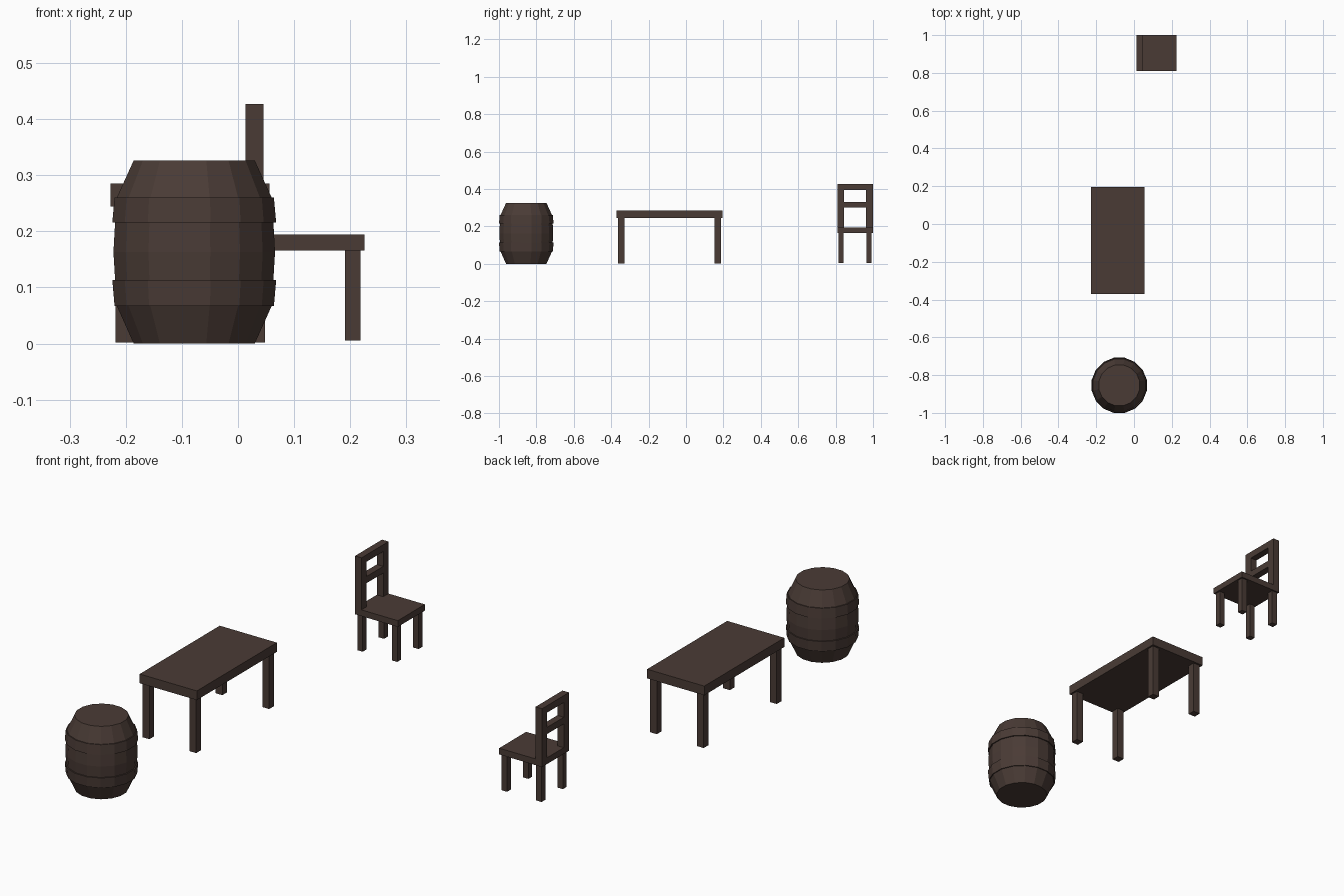
import bpy, math

if "Cube" in bpy.data.objects:
    bpy.data.objects.remove(bpy.data.objects["Cube"])

# One dark brown wood for everything
wood = bpy.data.materials.new("dark brown wood")
wood.diffuse_color = (0.068, 0.044, 0.036, 1)
wood.use_nodes = True
wood.node_tree.nodes["Principled BSDF"].inputs["Base Color"].default_value = wood.diffuse_color


def make_object(name, verts, faces):
    mesh = bpy.data.meshes.new(name)
    mesh.from_pydata(verts, [], faces)
    mesh.materials.append(wood)
    obj = bpy.data.objects.new(name, mesh)
    bpy.context.collection.objects.link(obj)
    return obj


def box(name, x, y, z):
    """Box from (min, max) ranges."""
    verts = [(a, b, c) for a in x for b in y for c in z]
    faces = [(0, 1, 3, 2), (4, 6, 7, 5), (0, 4, 5, 1),
             (2, 3, 7, 6), (0, 2, 6, 4), (1, 5, 7, 3)]
    return make_object(name, verts, faces)


def lathe(name, profile, centre, closed=False, sides=16):
    """Turn (radius, z) points; closed profiles make rings, open ones get caps."""
    k = 1 / math.cos(math.pi / sides)
    verts = []
    for r, z in profile:
        for i in range(sides):
            a = 2 * math.pi * (i + 0.5) / sides
            verts.append((centre[0] + r * k * math.cos(a),
                          centre[1] + r * k * math.sin(a), z))
    n = len(profile)
    faces = []
    for j in range(n if closed else n - 1):
        p, q = j * sides, (j + 1) % n * sides
        for i in range(sides):
            m = (i + 1) % sides
            faces.append((p + i, p + m, q + m, q + i))
    if not closed:
        faces.append(tuple(reversed(range(sides))))
        faces.append(tuple(range((n - 1) * sides, n * sides)))
    return make_object(name, verts, faces)


def legs(prefix, x, y, size, z):
    """Four square legs inside the given footprint."""
    for xn, x0 in (("left", x[0]), ("right", x[1] - size)):
        for yn, y0 in (("front", y[0]), ("back", y[1] - size)):
            box(f"{prefix}_{yn}_{xn}_leg", (x0, x0 + size), (y0, y0 + size), z)


# Barrel: bulging body and two hoops
c = (-0.078, -0.854)
lathe("barrel_body", [(0.108, 0.0), (0.138, 0.067), (0.141, 0.113), (0.144, 0.163),
                      (0.141, 0.217), (0.138, 0.260), (0.108, 0.326)], c)
lathe("barrel_lower_hoop", [(0.130, 0.067), (0.142, 0.067),
                            (0.146, 0.113), (0.130, 0.113)], c, closed=True)
lathe("barrel_upper_hoop", [(0.130, 0.216), (0.146, 0.216),
                            (0.142, 0.260), (0.130, 0.260)], c, closed=True)

# Table
box("table_top", (-0.227, 0.056), (-0.371, 0.195), (0.244, 0.285))
legs("table", (-0.218, 0.048), (-0.364, 0.186), 0.034, (0.002, 0.244))

# Chair: seat, legs, open back with two rails
box("chair_seat", (0.013, 0.225), (0.809, 1.0), (0.166, 0.194))
legs("chair", (0.020, 0.218), (0.815, 0.993), 0.027, (0.005, 0.166))
for side, y0 in (("front", 0.809), ("back", 0.963)):
    box(f"chair_back_{side}_post", (0.013, 0.045), (y0, y0 + 0.037), (0.194, 0.427))
for part, z in (("middle", (0.300, 0.330)), ("top", (0.396, 0.427))):
    box(f"chair_back_{part}_rail", (0.013, 0.045), (0.846, 0.963), z)
